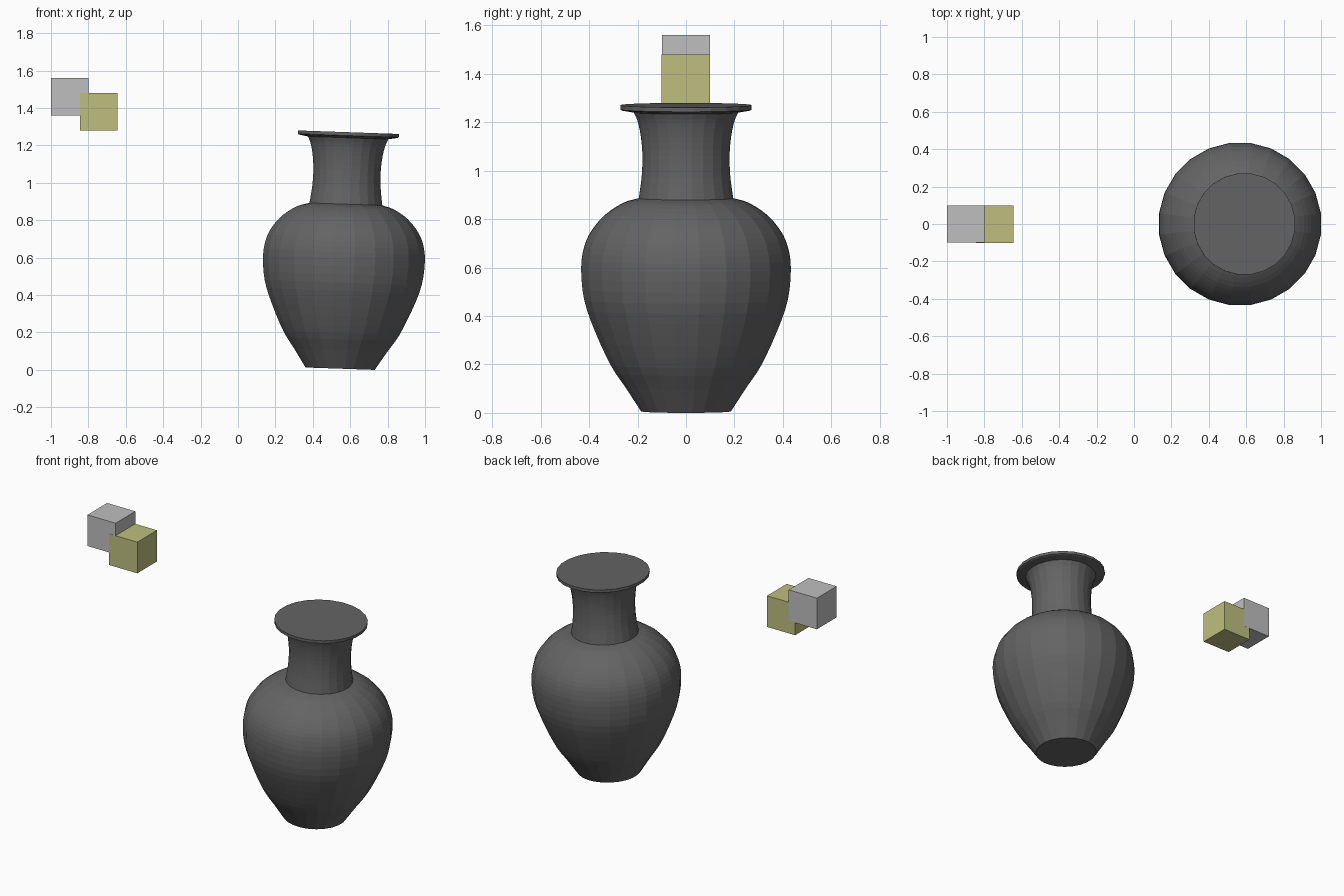
import bpy, bmesh, math
from mathutils import Vector, geometry

default = bpy.data.objects.get("Cube")
if default:
    bpy.data.objects.remove(default)


def make_material(name, rgb):
    mat = bpy.data.materials.new(name)
    mat.use_nodes = True
    colour = (*rgb, 1.0)
    mat.diffuse_color = colour
    mat.node_tree.nodes["Principled BSDF"].inputs["Base Color"].default_value = colour
    return mat


def add_object(name, bm, mat):
    bmesh.ops.recalc_face_normals(bm, faces=bm.faces)
    mesh = bpy.data.meshes.new(name)
    bm.to_mesh(mesh)
    bm.free()
    mesh.materials.append(mat)
    obj = bpy.data.objects.new(name, mesh)
    bpy.context.collection.objects.link(obj)
    return obj


def smooth_profile(points, steps):
    """Pass a smooth curve through (radius, height) points."""
    pts = [Vector((r, 0, z)) for r, z in points]
    pts = [2 * pts[0] - pts[1]] + pts + [2 * pts[-1] - pts[-2]]
    result = []
    for a, b, c, d in zip(pts, pts[1:], pts[2:], pts[3:]):
        result += geometry.interpolate_bezier(b, b + (c - a) / 6, c - (d - b) / 6, c, steps + 1)[:-1]
    return [(p.x, p.z) for p in result + [pts[-2]]]


def lathe(name, profile, mat, sides=24):
    """Revolve a profile into a closed solid with flat ends."""
    bm = bmesh.new()
    fit = 1 / math.cos(math.pi / sides)
    rings = []
    for r, z in profile:
        angles = [(i + 0.5) * math.tau / sides for i in range(sides)]
        rings.append([bm.verts.new((r * fit * math.cos(a), r * fit * math.sin(a), z)) for a in angles])
    for low, high in zip(rings, rings[1:]):
        for i in range(sides):
            j = (i + 1) % sides
            bm.faces.new((low[i], low[j], high[j], high[i]))
    bm.faces.new(rings[0][::-1])
    bm.faces.new(rings[-1])
    return add_object(name, bm, mat)


def cube(name, location, mat, size=0.2):
    bm = bmesh.new()
    bmesh.ops.create_cube(bm, size=size)
    obj = add_object(name, bm, mat)
    obj.location = location
    return obj


charcoal = make_material("charcoal", (0.127, 0.127, 0.127))
silver = make_material("light grey", (0.522, 0.522, 0.522))
khaki = make_material("khaki yellow", (0.522, 0.522, 0.214))

# Vase: rounded body, waisted neck and flat-topped rim in one profile
body = [(0.185, 0), (0.25, 0.10), (0.31, 0.19), (0.375, 0.33), (0.42, 0.46), (0.433, 0.59),
        (0.42, 0.68), (0.39, 0.745), (0.335, 0.81), (0.26, 0.86), (0.195, 0.88)]
neck = [(0.195, 0.88), (0.183, 0.97), (0.18, 1.06), (0.187, 1.14), (0.20, 1.20), (0.215, 1.235)]
rim = [(0.262, 1.243), (0.27, 1.247), (0.27, 1.265)]
vase = lathe("vase", smooth_profile(body, 3)[:-1] + smooth_profile(neck, 3) + rim, charcoal)

# The vase leans slightly to its left
vase.rotation_euler.y = math.radians(2)
vase.location = (0.546, 0, 0.0065)

# Two overlapping floating cubes, nudged apart so shared planes do not flicker
cube("grey_cube", (-0.9, 0, 1.46), silver)
cube("yellow_cube", (-0.745, -0.001, 1.38), khaki)
